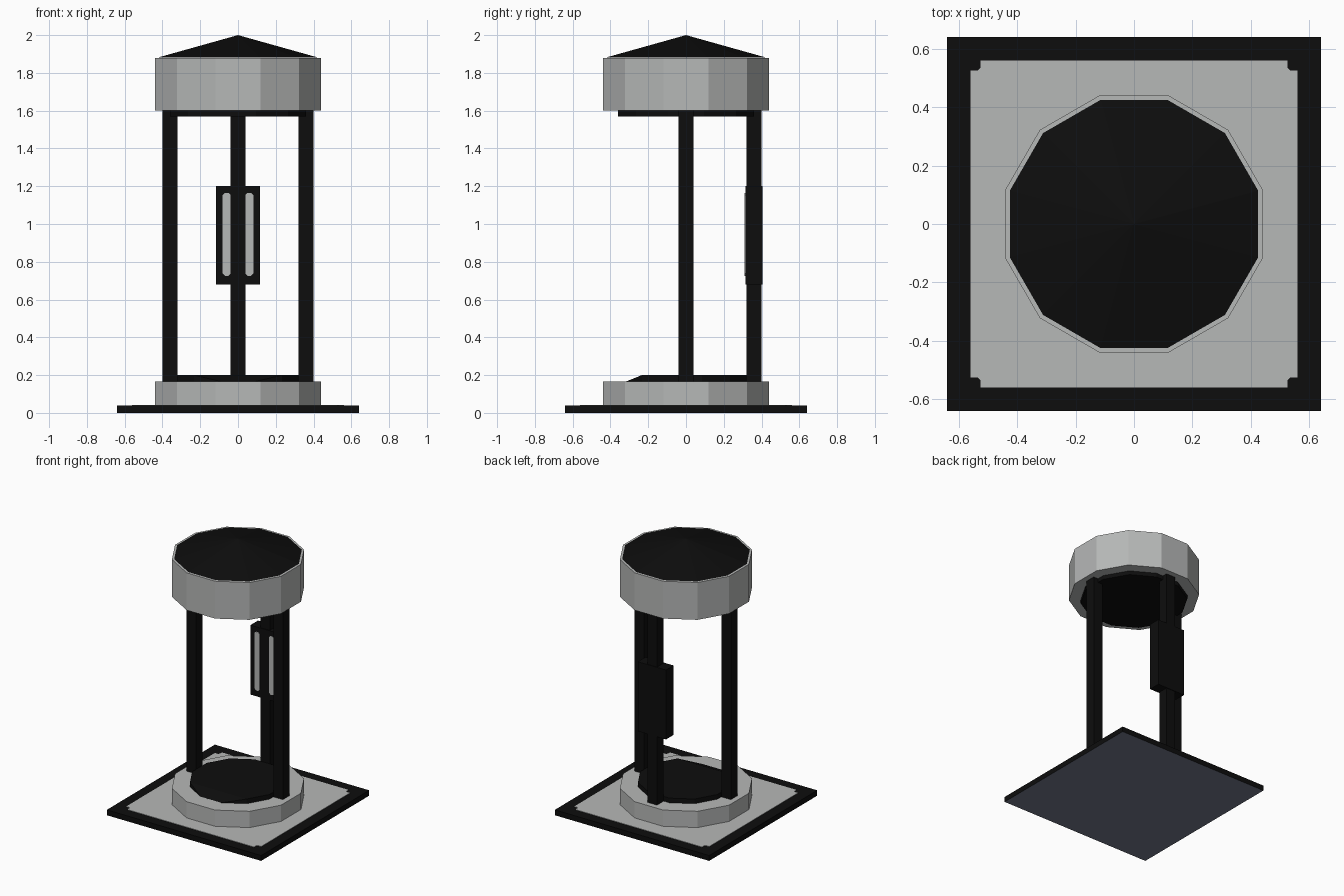
import bpy, bmesh, math
from mathutils import Vector

cube = bpy.data.objects.get("Cube")
if cube:
    bpy.data.objects.remove(cube, do_unlink=True)


def material(name, rgb):
    m = bpy.data.materials.new(name)
    m.use_nodes = True
    m.diffuse_color = (*rgb, 1)
    bsdf = next(n for n in m.node_tree.nodes if n.type == 'BSDF_PRINCIPLED')
    bsdf.inputs["Base Color"].default_value = (*rgb, 1)
    return m


BLACK = material("black", (0.004, 0.004, 0.004))
GREY = material("light_grey", (0.47, 0.48, 0.475))
SLATE = material("slate", (0.17, 0.19, 0.26))


def finish(name, bm, *mats):
    bmesh.ops.recalc_face_normals(bm, faces=bm.faces)
    me = bpy.data.meshes.new(name)
    bm.to_mesh(me)
    bm.free()
    for m in mats:
        me.materials.append(m)
    ob = bpy.data.objects.new(name, me)
    bpy.context.collection.objects.link(ob)
    return ob


def extruded(points, depth):
    """Solid made by sweeping a closed outline along the depth vector."""
    bm = bmesh.new()
    face = bm.faces.new([bm.verts.new(p) for p in points])
    new = bmesh.ops.extrude_face_region(bm, geom=[face], use_keep_orig=True)["geom"]
    bmesh.ops.translate(bm, vec=Vector(depth),
                        verts=[v for v in new if isinstance(v, bmesh.types.BMVert)])
    return bm


def box(name, lo, hi, mat):
    pts = [(lo[0], lo[1], lo[2]), (hi[0], lo[1], lo[2]),
           (hi[0], hi[1], lo[2]), (lo[0], hi[1], lo[2])]
    return finish(name, extruded(pts, (0, 0, hi[2] - lo[2])), mat)


def dodecagon(apothem, z):
    r = apothem / math.cos(math.pi / 12)
    angles = [math.radians(15 + 30 * i) for i in range(12)]
    return [(r * math.cos(a), r * math.sin(a), z) for a in angles]


def disc(name, apothem, z0, z1, mat):
    return finish(name, extruded(dodecagon(apothem, z0), (0, 0, z1 - z0)), mat)


# Square ground plate with a slate underside
base = box("base_plate", (-0.64, -0.64, 0), (0.64, 0.64, 0.04), BLACK)
base.data.materials.append(SLATE)
for p in base.data.polygons:
    if p.normal.z < -0.5:
        p.material_index = 1

# Light field on the plate with notched corners
corner = [(0.56, 0.525), (0.535, 0.525), (0.525, 0.535), (0.525, 0.56)]
outline = []
for sx, sy in ((1, 1), (-1, 1), (-1, -1), (1, -1)):
    pts = corner if sx * sy > 0 else corner[::-1]
    outline += [(sx * x, sy * y, 0.04) for x, y in pts]
finish("base_inlay", extruded(outline, (0, 0, 0.003)), GREY)

# Lower and upper drums
disc("lower_drum", 0.44, 0.04, 0.165, GREY)
disc("upper_drum", 0.44, 1.60, 1.88, GREY)
disc("ceiling_disc", 0.36, 1.57, 1.60, BLACK)

# Floor disc, sloped down along its front edge
bm = extruded(dodecagon(0.32, 0.165), (0, 0, 0.035))
cut = bmesh.ops.bisect_plane(bm, geom=bm.verts[:] + bm.edges[:] + bm.faces[:],
                             plane_co=(0, -0.234, 0.2), plane_no=(0, -0.034, 0.084),
                             clear_outer=True)
bmesh.ops.holes_fill(bm, edges=[e for e in bm.edges if e.is_boundary], sides=0)
finish("floor_disc", bm, BLACK)

# Low conical roof
bm = bmesh.new()
rim = [bm.verts.new(p) for p in dodecagon(0.425, 1.881)]
apex = bm.verts.new((0, 0, 2.0))
bm.faces.new(rim)
for i in range(12):
    bm.faces.new((rim[i], rim[(i + 1) % 12], apex))
finish("roof", bm, BLACK)

# Three square posts
H = 0.039
for name, x, y in (("left_post", 0.36, 0), ("right_post", -0.36, 0), ("back_post", 0, 0.36)):
    box(name, (x - H, y - H, 0.16), (x + H, y + H, 1.605), BLACK)

# Panel box on the back post, with two light strips on its front
box("panel", (-0.117, 0.314, 0.68), (0.117, 0.404, 1.2), BLACK)
for name, x in (("left_strip", 0.06), ("right_strip", -0.06)):
    w, h, c = 0.021, 0.22, 0.012
    pts = [(w, h - c), (w - c, h), (c - w, h), (-w, h - c),
           (-w, c - h), (c - w, -h), (w - c, -h), (w, c - h)]
    finish(name, extruded([(x + px, 0.316, 0.945 + pz) for px, pz in pts], (0, -0.005, 0)), GREY)
